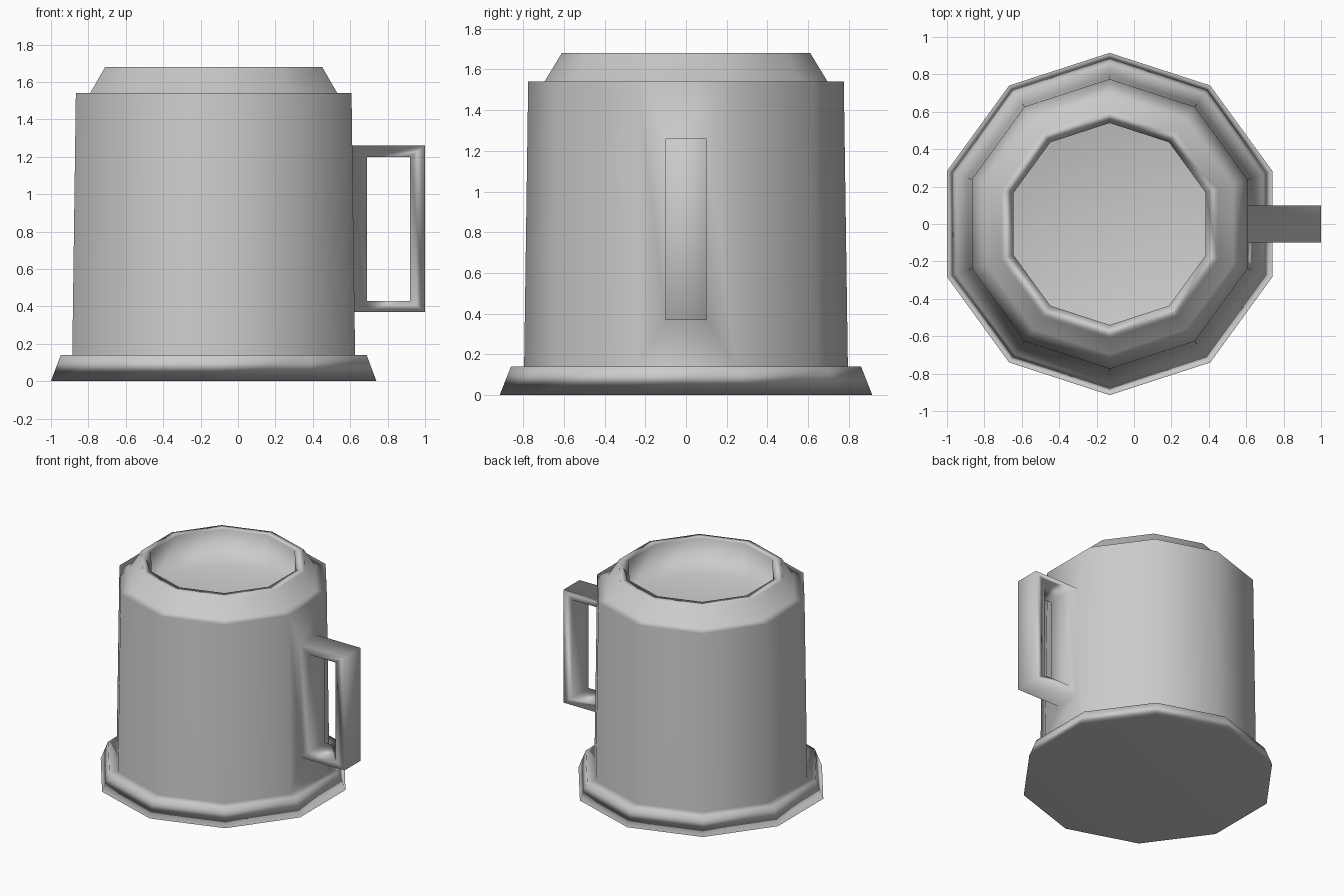
import bpy, bmesh, math

old = bpy.data.objects.get("Cube")
if old:
    bpy.data.objects.remove(old, do_unlink=True)

SIDES = 10
CENTRE_X = -0.13

grey = bpy.data.materials.new("plain grey")
grey.use_nodes = True
grey.diffuse_color = (0.6, 0.6, 0.6, 1)
grey.node_tree.nodes["Principled BSDF"].inputs["Base Color"].default_value = (0.6, 0.6, 0.6, 1)

bm = bmesh.new()


def ring(radius, z):
    """Ten-sided ring with flat sides facing left and right."""
    turn = math.tau / SIDES
    return [bm.verts.new((CENTRE_X + radius * math.cos((i + 0.5) * turn),
                          radius * math.sin((i + 0.5) * turn), z))
            for i in range(SIDES)]


def inset_to(face, place):
    """Inset a face and move each inner corner with the place function."""
    bmesh.ops.inset_individual(bm, faces=[face], thickness=0.02)
    middle = face.calc_center_median()
    for v in face.verts:
        v.co = place(v.co - middle)


# Base flange, tapered body, stepped rim and inner cup, from bottom to floor
profile = [(0.915, 0), (0.86, 0.14), (0.795, 0.14), (0.775, 1.54),
           (0.695, 1.54), (0.61, 1.68), (0.54, 1.68), (0.54, 1.4)]
rings = [ring(r, z) for r, z in profile]
bm.faces.new(rings[0][::-1])
bm.faces.new(rings[-1])
handle = None
for level, (low, high) in enumerate(zip(rings, rings[1:])):
    for i in range(SIDES):
        j = (i + 1) % SIDES
        face = bm.faces.new((low[i], low[j], high[j], high[i]))
        if level == 2 and i == SIDES - 1:
            handle = face
bm.normal_update()


# Handle root on the flat left side of the body
def root_corner(d):
    z = 1.26 if d.z > 0 else 0.37
    radius = 0.795 - 0.02 * (z - 0.14) / 1.4
    x = CENTRE_X + radius * math.cos(math.pi / SIDES)
    return (x, math.copysign(0.1, d.y), z)


inset_to(handle, root_corner)

# Pull the handle block outwards
block = bmesh.ops.extrude_discrete_faces(bm, faces=[handle])["faces"][0]
root_edges = []
for v in block.verts:
    v.co.x = 1.0
bmesh.ops.remove_doubles(bm, verts=bm.verts[:], dist=0.0001)
bm.normal_update()

# Grip opening through the handle
sides = [f for f in bm.faces
         if abs(f.normal.y) > 0.99 and f.calc_center_median().x > 0.7
         and abs(f.calc_center_median().y) < 0.11]
for face in sides:
    y = face.calc_center_median().y
    inset_to(face, lambda d: (0.92 if d.x > 0 else 0.69, y, 1.2 if d.z > 0 else 0.43))
loop_edges = [e for f in sides for e in f.edges]
bmesh.ops.delete(bm, geom=sides, context='FACES_ONLY')
bmesh.ops.bridge_loops(bm, edges=loop_edges)
bmesh.ops.recalc_face_normals(bm, faces=bm.faces[:])

mesh = bpy.data.meshes.new("mug")
bm.to_mesh(mesh)
bm.free()
mug = bpy.data.objects.new("mug", mesh)
bpy.context.collection.objects.link(mug)
mesh.materials.append(grey)

# Soft shading led by the large faces
for p in mesh.polygons:
    p.use_smooth = True
soft = mug.modifiers.new("soft shading", 'WEIGHTED_NORMAL')
soft.mode = 'FACE_AREA'
